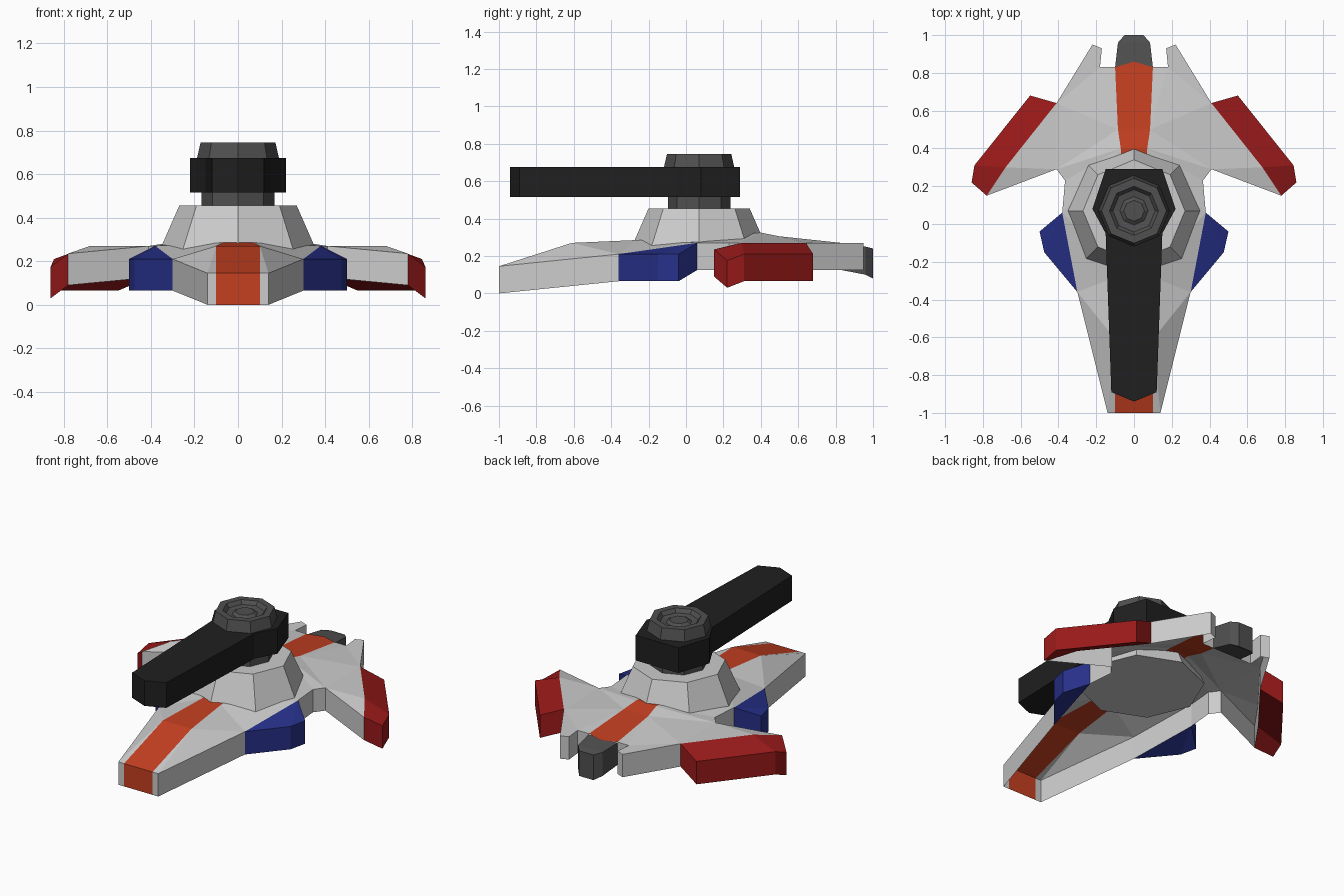
import bpy, bmesh, math
from mathutils import Vector

if "Cube" in bpy.data.objects:
    bpy.data.objects.remove(bpy.data.objects["Cube"])

WALL = 0.145   # height of every hull edge


def material(name, rgb):
    m = bpy.data.materials.new(name)
    m.diffuse_color = (*rgb, 1)
    m.use_nodes = True
    m.node_tree.nodes["Principled BSDF"].inputs["Base Color"].default_value = m.diffuse_color
    return m


ORANGE = material("orange", (0.55, 0.05, 0.015))
RED = material("red", (0.32, 0.01, 0.01))
BLUE = material("blue", (0.02, 0.03, 0.25))
BLACK = material("black", (0.014, 0.014, 0.014))
DARK = material("dark_grey", (0.08, 0.08, 0.08))


def make(name, verts, faces, mat=None, mirror=False):
    """Mesh from points and faces, optionally mirrored across x = 0."""
    me = bpy.data.meshes.new(name)
    me.from_pydata(verts, [], faces)
    bm = bmesh.new()
    bm.from_mesh(me)
    bmesh.ops.recalc_face_normals(bm, faces=bm.faces)
    top = max(bm.faces, key=lambda f: abs(f.normal.z) * f.calc_area()
              * (1 if f.calc_center_median().z > 0.14 else 0.01))
    if top.normal.z < 0:
        bmesh.ops.reverse_faces(bm, faces=bm.faces)
    bm.to_mesh(me)
    bm.free()
    ob = bpy.data.objects.new(name, me)
    bpy.context.collection.objects.link(ob)
    if mat:
        me.materials.append(mat)
    if mirror:
        mod = ob.modifiers.new("Mirror", "MIRROR")
        mod.use_mirror_merge = False
    return ob


def slab(name, top, faces, mat, bottom=None, mirror=False):
    """Closed block: a loop of top points with top faces, dropped to a bottom loop."""
    n = len(top)
    bottom = bottom or [(x, y, z - WALL) for x, y, z in top]
    fs = list(faces) + [tuple(i + n for i in reversed(f)) for f in faces]
    fs += [(i, i + n, (i + 1) % n + n, (i + 1) % n) for i in range(n)]
    return make(name, top + bottom, fs, mat, mirror)


def lathe(name, profile, mat=None, cy=0.07, sides=8):
    """Eight-sided turned part with corners on the axes."""
    verts, faces = [], []
    for r, z in profile:
        for k in range(sides):
            a = 2 * math.pi * k / sides
            verts.append((r * math.cos(a), cy + r * math.sin(a), z))
    n = len(profile)
    for j in range(n - 1):
        for k in range(sides):
            l = (k + 1) % sides
            faces.append((j * sides + k, j * sides + l, (j + 1) * sides + l, (j + 1) * sides + k))
    faces.append(tuple((n - 1) * sides + k for k in range(sides)))
    faces.append(tuple(reversed(range(sides))))
    return make(name, verts, faces, mat)


# Hull shell, right half, open underneath
edge = {
    "A": (0.14, -1, 0.145), "B": (0.30, -0.36, 0.21), "C": (0.38, 0.06, 0.27),
    "D": (0.365, 0.23, 0.27), "E": (0.41, 0.29, 0.27), "F": (0.78, 0.15, 0.235),
    "M": (0.68, 0.30, 0.27), "G": (0.41, 0.64, 0.27), "H": (0.22, 0.95, 0.27),
    "I": (0.17, 0.93, 0.27), "J": (0.18, 0.83, 0.27), "K": (0.10, 0.83, 0.27),
}
stripe = [(0.10, -1, 0.145), (0.10, -0.61, 0.27), (0.07, -0.27, 0.285),
          (0.07, 0.40, 0.325), (0.085, 0.50, 0.305)]
names = "ABCDEFMGHIJK"
verts = [edge[k] for k in names]
n = len(verts)
verts += [(x, y, z - WALL) for x, y, z in verts]
verts += stripe + [(0.10, -1, 0)]
idx = {k: i for i, k in enumerate(names)}
idx.update({str(i): 2 * n + i for i in range(6)})
tops = ["0A1", "AB1", "1B2", "BC2", "2C3", "CD3", "D E3", "EG4", "E43", "EFM", "EMG",
        "GJ4", "GHIJ", "JK4"]
faces = [tuple(idx[c] for c in f if c != " ") for f in tops]
faces += [(i + 1, i, i + n, i + 1 + n) for i in range(n - 1)]
faces.append((idx["A"], idx["0"], idx["5"], n))
make("hull", verts, faces, None, mirror=True)

# Orange centre stripe, wrapping over the nose and out to the rear tip
line = [(0.10, -1, 0)] + stripe + [edge["K"]]
sv = [p for x, y, z in line for p in ((-x, y, z), (x, y, z))] + [(0, 0.86, 0.268)]
m = len(line)
sf = [(2 * i, 2 * i + 1, 2 * i + 3, 2 * i + 2) for i in range(m - 1)]
sf.append((2 * m - 2, 2 * m - 1, 2 * m))
make("centre_stripe", sv, sf, ORANGE)

# Blue side pods
slab("side_pod", [(0.30, -0.36, 0.21), (0.475, -0.15, 0.21), (0.50, -0.04, 0.21), (0.38, 0.06, 0.27)],
     [(0, 1, 3), (1, 2, 3)], BLUE, mirror=True)

# Red wing tips
slab("wing_tip", [edge["G"], edge["M"], edge["F"], (0.86, 0.22, 0.175),
                  (0.845, 0.31, 0.21), (0.55, 0.68, 0.21)],
     [(0, 1, 4, 5), (1, 2, 3, 4)], RED, mirror=True)

# Rear nozzle
plan = [(-0.10, 0.83), (0.10, 0.83), (0.085, 0.96), (0.05, 1.0), (-0.05, 1.0), (-0.085, 0.96)]
ztop = [0.265, 0.265, 0.25, 0.24, 0.24, 0.25]
zbot = [0.125, 0.125, 0.10, 0.08, 0.08, 0.10]
slab("rear_nozzle", [(x, y, z) for (x, y), z in zip(plan, ztop)], [(0, 1, 2, 5), (2, 3, 4, 5)], DARK,
     bottom=[(x, y, z) for (x, y), z in zip(plan, zbot)])

# Turret base and hub
lathe("turret_base", [(0.362, 0.245), (0.27, 0.455)])
lathe("turret_hub", [(0.167, 0.45), (0.167, 0.53), (0.19, 0.665), (0.172, 0.745), (0.13, 0.745),
                     (0.112, 0.722), (0.075, 0.716), (0.055, 0.73)], DARK)

# Long black barrel slab around the hub
half = [(0.12, -0.89), (0.15, -0.05), (0.22, 0.08), (0.15, 0.29)]
outline = [(0, -0.94)] + half + [(-x, y) for x, y in reversed(half)]
slab("barrel", [(x, y, 0.675) for x, y in outline], [tuple(range(9))], BLACK,
     bottom=[(x, y, 0.515) for x, y in outline])
